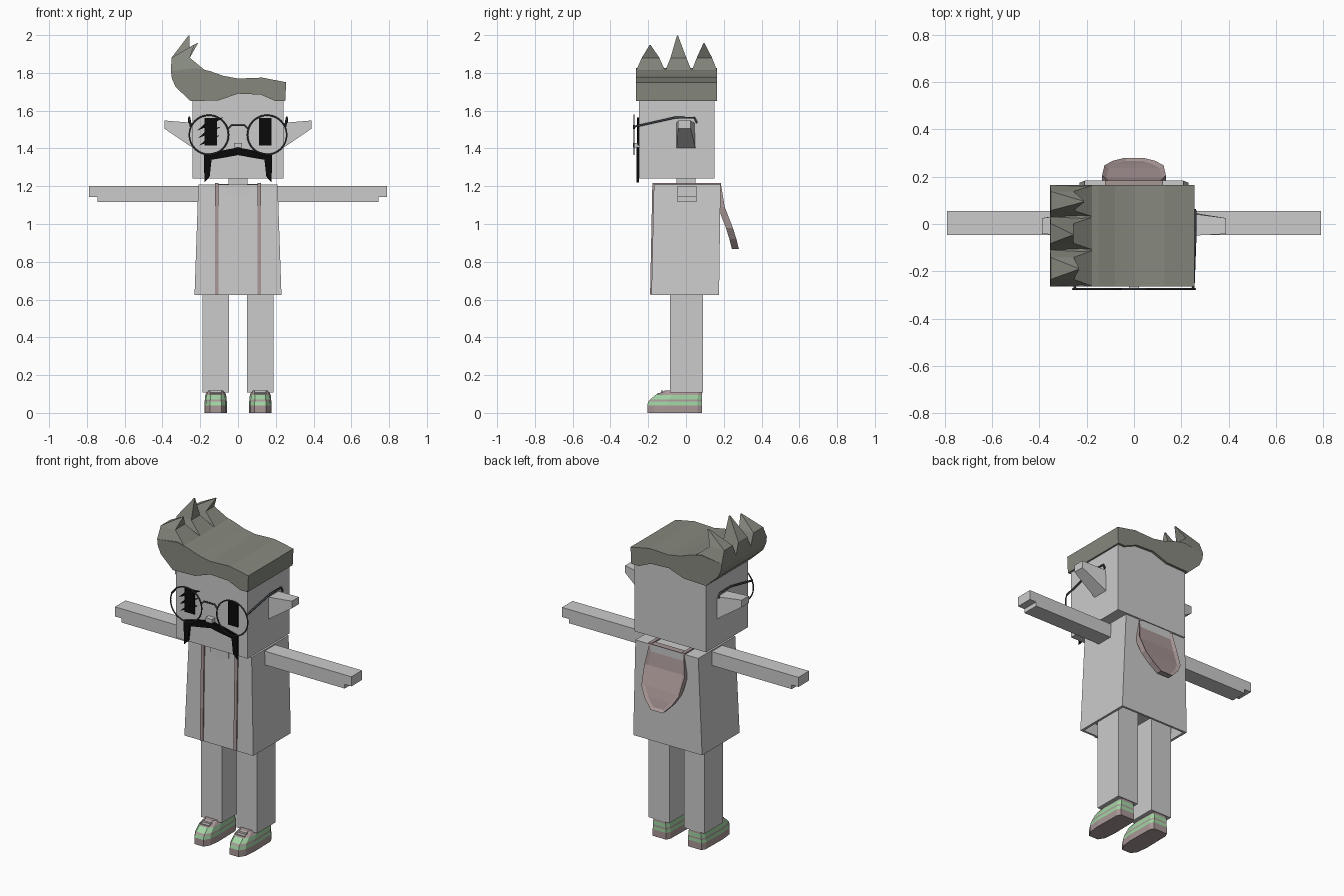
import bpy, bmesh
from mathutils import Vector

cube = bpy.data.objects.get("Cube")
if cube:
    bpy.data.objects.remove(cube, do_unlink=True)


def material(name, *rgb):
    m = bpy.data.materials.new(name)
    m.use_nodes = True
    m.diffuse_color = (*rgb, 1)
    m.node_tree.nodes["Principled BSDF"].inputs["Base Color"].default_value = (*rgb, 1)
    return m


GREY = material("pale grey", 0.6, 0.6, 0.6)
HAIR = material("olive grey", 0.24, 0.25, 0.21)
PINK = material("dusty pink", 0.4, 0.31, 0.31)
GREEN = material("mint green", 0.36, 0.66, 0.37)
BLACK = material("black", 0.003, 0.003, 0.003)
FRAME = material("dark slate", 0.05, 0.06, 0.07)


def loft(name, rings, mats, bands=None, inset=None):
    """Skin a stack of rings and cap the ends; bands gives a material per step."""
    bm = bmesh.new()
    rows = [[bm.verts.new(p) for p in ring] for ring in rings]
    n = len(rows[0])
    for k, (a, b) in enumerate(zip(rows, rows[1:])):
        for i in range(n):
            f = bm.faces.new((a[i], a[(i + 1) % n], b[(i + 1) % n], b[i]))
            f.material_index = bands[k] if bands else 0
    for row, k in ((rows[0], 0), (rows[-1], -1)):
        f = bm.faces.new(row)
        f.material_index = bands[k] if bands else 0
    bmesh.ops.recalc_face_normals(bm, faces=bm.faces)
    if inset:
        chosen = [f for f in bm.faces if inset(f)]
        bmesh.ops.inset_region(bm, faces=chosen, thickness=0.018, depth=-0.01)
    me = bpy.data.meshes.new(name)
    bm.to_mesh(me)
    bm.free()
    for m in mats:
        me.materials.append(m)
    ob = bpy.data.objects.new(name, me)
    bpy.context.collection.objects.link(ob)
    return ob


def prism_y(name, profile, y0, y1, mat):
    """Extrude an (x, z) outline along y."""
    return loft(name, [[(x, y, z) for x, z in profile] for y in (y0, y1)], [mat])


def prism_x(name, profile, x0, x1, mat):
    """Extrude a (y, z) outline along x."""
    return loft(name, [[(x, y, z) for y, z in profile] for x in (x0, x1)], [mat])


def rect(x0, x1, y0, y1, z):
    return [(x0, y0, z), (x1, y0, z), (x1, y1, z), (x0, y1, z)]


def box(name, x0, x1, y0, y1, z0, z1, mat):
    return loft(name, [rect(x0, x1, y0, y1, z) for z in (z0, z1)], [mat])


def wire(name, points, radius, mat):
    cu = bpy.data.curves.new(name, "CURVE")
    cu.dimensions = "3D"
    cu.bevel_depth = radius
    cu.bevel_resolution = 1
    cu.use_fill_caps = True
    sp = cu.splines.new("POLY")
    sp.points.add(len(points) - 1)
    for p, co in zip(sp.points, points):
        p.co = (*co, 1)
    cu.materials.append(mat)
    ob = bpy.data.objects.new(name, cu)
    bpy.context.collection.objects.link(ob)


# Head, neck and nose
box("head", -0.24, 0.24, -0.25, 0.15, 1.24, 1.7, GREY)
box("neck", -0.05, 0.05, -0.05, 0.05, 1.18, 1.26, GREY)
box("nose", -0.022, 0.022, -0.28, -0.25, 1.405, 1.43, GREY)

# Hair slab with a swept quiff
hair = [(0.25, 1.65), (0.2, 1.65), (0.12, 1.685), (0.0, 1.69), (-0.1, 1.655),
        (-0.25, 1.65), (-0.33, 1.725), (-0.35, 1.77), (-0.355, 1.81), (-0.22, 1.825),
        (-0.15, 1.81), (-0.08, 1.785), (0.0, 1.77), (0.13, 1.775), (0.255, 1.75)]
prism_y("hair", hair, -0.265, 0.165, HAIR)

# Three bent spikes along the raised side of the hair
for y0, y1, tip in ((-0.265, -0.11, (-0.235, -0.19, 1.95)),
                    (-0.11, 0.03, (-0.26, -0.045, 2.0)),
                    (0.03, 0.165, (-0.215, 0.095, 1.96))):
    c, w = (y0 + y1) / 2, (y1 - y0) * 0.3
    base = rect(-0.355, -0.17, y0, y1, 1.81)
    mid = rect(-0.352, -0.255, c - w, c + w, 1.88)
    t = Vector(tip)
    end = [t + Vector(d) * 0.003 for d in rect(-1, 1, -1, 1, -1)]
    loft("hair_spike", [base, mid, end], [HAIR])

# Coat with a recessed underside, and its neckline
loft("coat", [rect(-0.2, 0.2, -0.16, 0.155, 0.69), rect(-0.215, 0.215, -0.17, 0.162, 0.625),
              rect(-0.23, 0.23, -0.183, 0.175, 0.625), rect(-0.21, 0.21, -0.17, 0.183, 1.208)],
     [GREY])
neckline = [(-0.06, 1.207), (-0.06, 1.165), (0, 1.14), (0.06, 1.165), (0.06, 1.207)]
prism_y("neckline", neckline, -0.177, -0.168, GREY)

# Hood hanging at the back
rows = ((1.212, 0.115, 0.18), (1.09, 0.135, 0.2), (0.98, 0.125, 0.243),
        (0.92, 0.09, 0.262), (0.868, 0.04, 0.275))
loft("hood", [rect(-w, w, y - 0.032, y + 0.005, z) for z, w, y in rows], [PINK],
     inset=lambda f: f.normal.y > 0.6)

# Coat trim running down the front and over the shoulders
trim = [(-0.178, 1.216), (0.185, 1.216), (0.185, 1.205), (-0.165, 1.205),
        (-0.176, 0.626), (-0.19, 0.626)]

# Moustache outline, one half
half = [(0.08, 1.39), (0.18, 1.365), (0.178, 1.22), (0.15, 1.25), (0.14, 1.34), (0.08, 1.35)]
moustache = [(0, 1.405)] + half + [(0, 1.365)] + [(-x, z) for x, z in reversed(half)]
prism_y("moustache", moustache, -0.262, -0.25, BLACK)

# Shoe sole outline, one half, and its levels: height, width scale, length scale
sole = [(0.03, -0.205), (0.052, -0.17), (0.06, -0.1), (0.057, 0.06), (0.045, 0.085)]
levels = ((0, 1, 1), (0.04, 1, 1), (0.06, 0.98, 0.98), (0.07, 0.96, 0.95),
          (0.095, 0.92, 0.85), (0.118, 0.72, 0.68))

for s, side in ((1, "left"), (-1, "right")):
    prism_x(side + "_trim", trim, s * 0.102, s * 0.122, PINK)

    # Arm with a stepped hand
    arm = [(0.19, 1.2), (0.79, 1.2), (0.79, 1.142), (0.745, 1.142), (0.745, 1.117), (0.19, 1.117)]
    prism_y(side + "_arm", [(s * x, z) for x, z in arm], -0.046, 0.055, GREY)

    # Leg
    box(side + "_leg", s * 0.048, s * 0.188, -0.085, 0.09, 0.108, 0.7, GREY)

    # Ear tapering outward
    inner = [(-0.05, 1.4), (0.05, 1.4), (0.045, 1.535), (-0.05, 1.535)]
    outer = [(-0.042, 1.505), (0.025, 1.505), (0.025, 1.548), (-0.042, 1.548)]
    loft(side + "_ear", [[(s * x, y, z) for y, z in ring]
                         for x, ring in ((0.235, inner), (0.39, outer))], [GREY])

    # Eye and spectacle parts
    box(side + "_eye", s * 0.112, s * 0.178, -0.257, -0.25, 1.415, 1.56, BLACK)
    bpy.ops.mesh.primitive_torus_add(major_segments=32, minor_segments=6, major_radius=0.104,
                                     minor_radius=0.004, location=(s * 0.154, -0.275, 1.472),
                                     rotation=(1.5708, 0, 0))
    rim = bpy.context.object
    rim.name = side + "_lens_rim"
    rim.data.materials.append(FRAME)
    bpy.ops.object.shade_smooth_by_angle()
    wire(side + "_temple", [(s * 0.25, -0.275, 1.515), (s * 0.258, -0.06, 1.563),
                            (s * 0.258, 0.045, 1.563), (s * 0.258, 0.058, 1.535)], 0.006, FRAME)

    # Banded shoe
    rings = []
    for z, kx, ky in levels:
        pts = [(x * kx, 0.085 + (y - 0.085) * ky) for x, y in sole]
        pts += [(-x, y) for x, y in reversed(pts)]
        rings.append([(s * 0.118 + x, y, z) for x, y in pts])
    loft(side + "_shoe", rings, [PINK, GREEN], bands=[0, 1, 0, 1, 0])
    for y, z in ((-0.143, 0.1), (-0.125, 0.112)):
        box(side + "_lace", s * 0.118 - 0.03, s * 0.118 + 0.03, y - 0.008, y + 0.004,
            z - 0.006, z + 0.006, GREY)

wire("bridge", [(-0.052, -0.275, 1.505), (-0.035, -0.275, 1.522),
                (0.035, -0.275, 1.522), (0.052, -0.275, 1.505)], 0.005, FRAME)

# Slanted slashes over the right eye
for x, z, length in ((-0.215, 1.495, 0.14), (-0.21, 1.455, 0.12), (-0.205, 1.415, 0.11)):
    end = (x + length, z + length * 0.5)
    slash = [(x, z), (x + length * 0.5, z + length * 0.2), end,
             (x + length * 0.4, z + length * 0.38)]
    prism_y("eye_slash", slash, -0.259, -0.25, BLACK)
